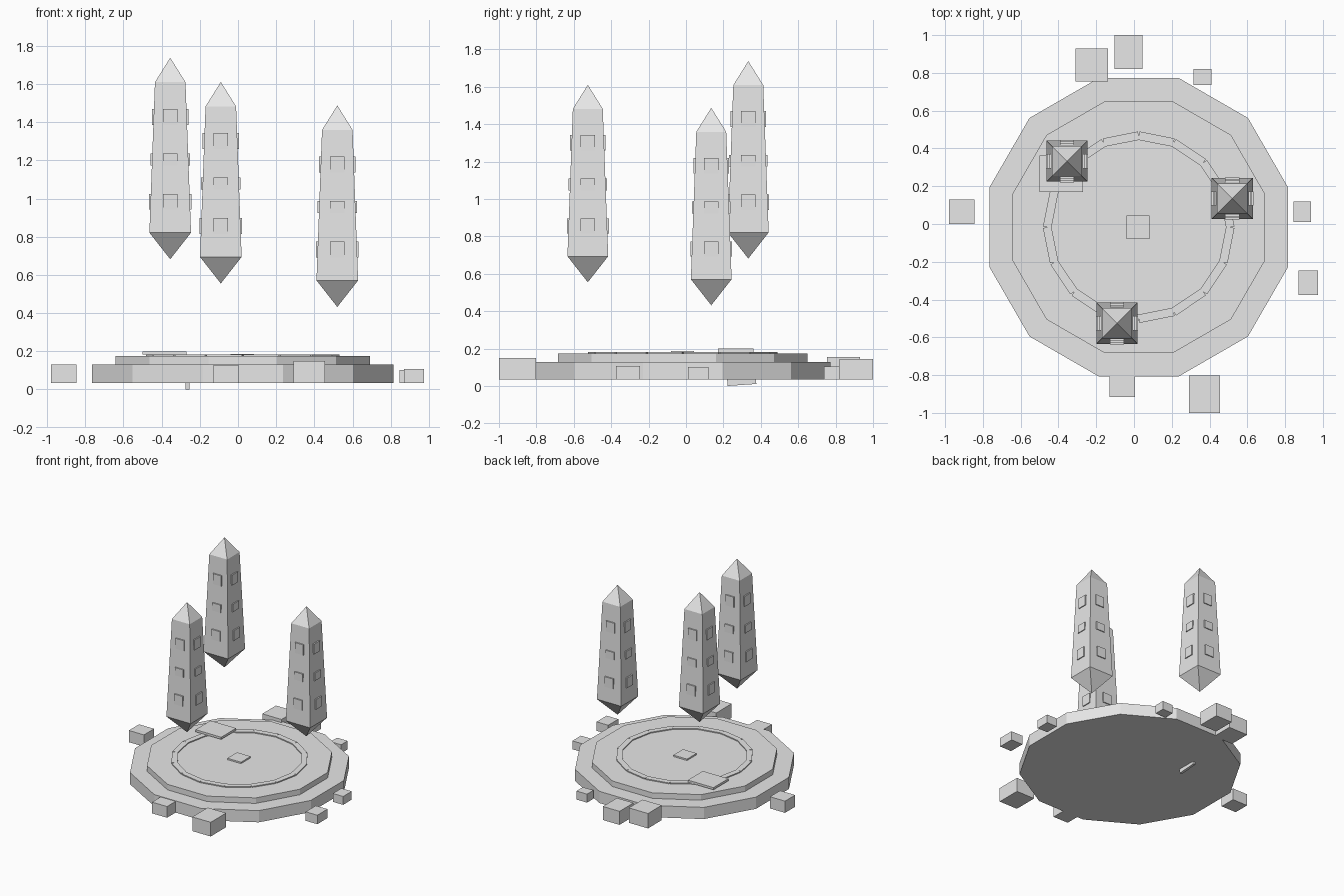
import bpy, bmesh, math
from mathutils import Matrix, Vector

if "Cube" in bpy.data.objects:
    bpy.data.objects.remove(bpy.data.objects["Cube"])

stone = bpy.data.materials.new("light_grey_stone")
stone.diffuse_color = (0.8, 0.8, 0.8, 1)
stone.use_nodes = True
stone.node_tree.nodes["Principled BSDF"].inputs["Base Color"].default_value = stone.diffuse_color
CX, CY = 0.025, -0.017          # centre of the platform


def finish(name, bm):
    bmesh.ops.recalc_face_normals(bm, faces=bm.faces[:])
    me = bpy.data.meshes.new(name)
    bm.to_mesh(me)
    bm.free()
    me.materials.append(stone)
    ob = bpy.data.objects.new(name, me)
    bpy.context.collection.objects.link(ob)
    return ob


def add_box(bm, lo, hi, turn=Matrix()):
    lo, hi = Vector(lo), Vector(hi)
    m = turn @ Matrix.Translation((lo + hi) / 2) @ Matrix.Diagonal((*(hi - lo), 1))
    bmesh.ops.create_cube(bm, size=1, matrix=m)


def box(name, lo, hi):
    bm = bmesh.new()
    add_box(bm, lo, hi)
    return finish(name, bm)


def disc(name, apothem, z0, z1):
    # twelve-sided slab with flat sides facing the axes
    bm = bmesh.new()
    r = apothem / math.cos(math.pi / 12)
    m = Matrix.Translation((CX, CY, (z0 + z1) / 2)) @ Matrix.Rotation(math.pi / 12, 4, 'Z')
    bmesh.ops.create_cone(bm, cap_ends=True, segments=12, radius1=r, radius2=r,
                          depth=z1 - z0, matrix=m)
    return finish(name, bm)


# Stepped platform
disc("platform_base", 0.79, 0.035, 0.13)
disc("platform_step", 0.667, 0.13, 0.175)

# Raised ring of sixteen straight stones
bm = bmesh.new()
for i in range(16):
    turn = Matrix.Translation((CX, CY, 0)) @ Matrix.Rotation(math.radians(11.25 + 22.5 * i), 4, 'Z')
    add_box(bm, (0.453, -0.0945, 0.17), (0.498, 0.0945, 0.183), turn)
finish("ring_stones", bm)

# Slabs on the platform and the small plate below it
box("centre_slab", (-0.04, -0.08, 0.17), (0.083, 0.044, 0.187))
box("loose_slab", (-0.5, 0.17, 0.182), (-0.27, 0.362, 0.2))
bm = bmesh.new()
add_box(bm, (-0.01, -0.077, -0.017), (0.01, 0.077, 0.02),
        Matrix.Translation((-0.265, 0.298, 0.023)) @ Matrix.Rotation(math.radians(4), 4, 'X'))
finish("under_plate", bm)

# Blocks scattered round the rim: x0, x1, y0, y1, top
blocks = [(-0.98, -0.845, 0.0, 0.13, 0.13), (0.845, 0.937, 0.01, 0.12, 0.103),
          (0.87, 0.975, -0.375, -0.245, 0.108), (0.29, 0.455, -1.0, -0.802, 0.15),
          (-0.13, 0.005, -0.917, -0.78, 0.126), (-0.103, 0.046, 0.82, 1.0, 0.145),
          (-0.31, -0.138, 0.755, 0.93, 0.156), (0.315, 0.41, 0.737, 0.82, 0.104)]
for x0, x1, y0, y1, top in blocks:
    box("rim_block", (x0, y0, 0.035), (x1, y1, top))


def tower(x, y, z):
    # tapered square shaft pointed at both ends
    bm = bmesh.new()
    rings = [[bm.verts.new((sx * h, sy * h, k)) for sx, sy in
              ((-1, -1), (1, -1), (1, 1), (-1, 1))] for h, k in ((0.109, 0.139), (0.08, 0.927))]
    tips = [bm.verts.new((0, 0, k)) for k in (0, 1.055)]
    for i in range(4):
        j = (i + 1) % 4
        bm.faces.new((rings[0][i], rings[0][j], rings[1][j], rings[1][i]))
        for ring, tip in zip(rings, tips):
            bm.faces.new((ring[i], ring[j], tip))
    finish("floating_tower", bm).location = (x, y, z)
    # three raised panels on every side
    bm = bmesh.new()
    for i in range(4):
        turn = Matrix.Rotation(i * math.pi / 2, 4, 'Z')
        for z0, z1, out in ((0.26, 0.342, 0.112), (0.491, 0.554, 0.103), (0.704, 0.788, 0.0955)):
            add_box(bm, (-0.038, -out, z0), (0.038, -out + 0.03, z1), turn)
    finish("tower_panels", bm).location = (x, y, z)


for place in ((-0.355, 0.333, 0.682), (-0.09, -0.525, 0.555), (0.52, 0.135, 0.432)):
    tower(*place)
